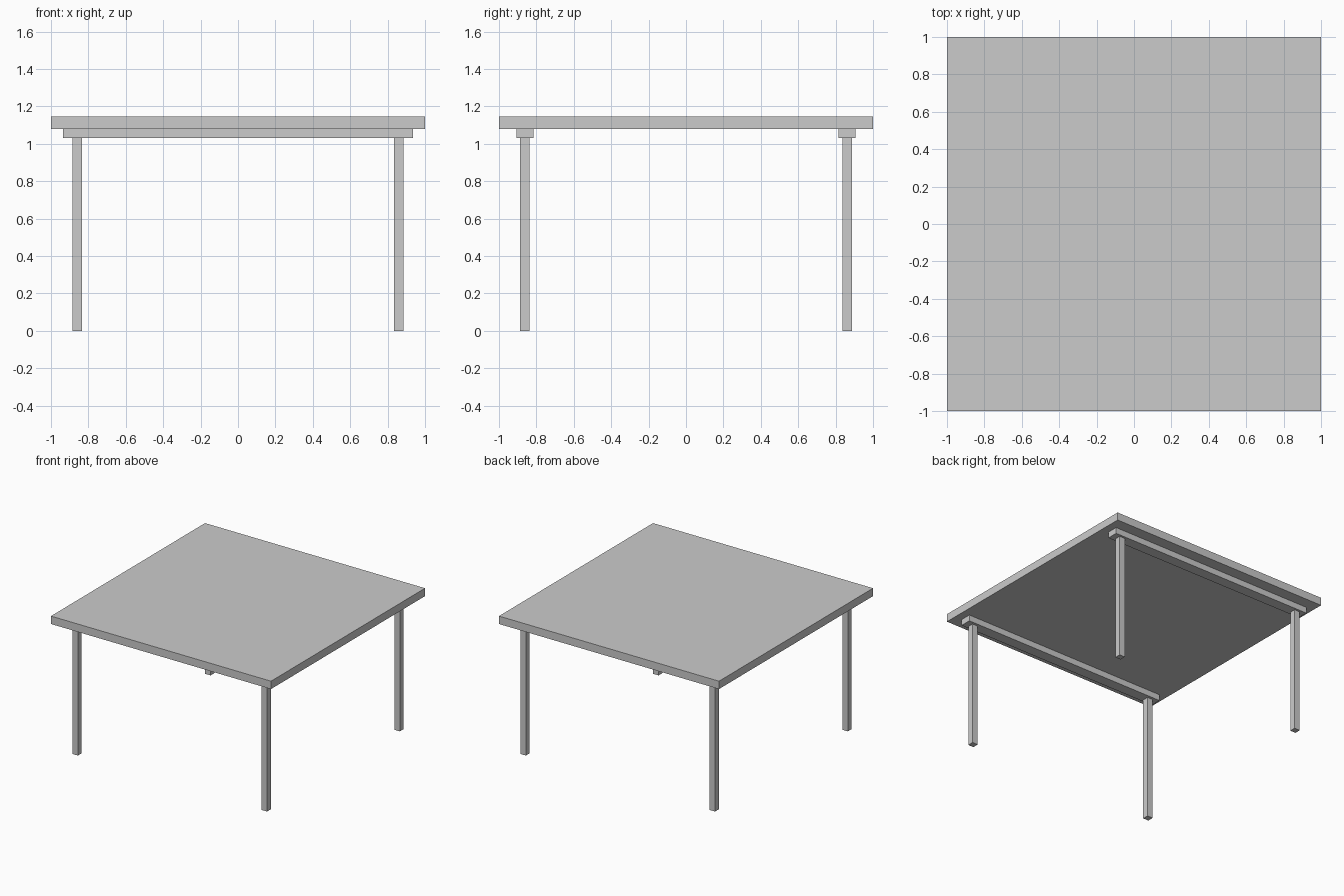
import bpy

if "Cube" in bpy.data.objects:
    bpy.data.objects.remove(bpy.data.objects["Cube"])


def box(name, centre, size):
    bpy.ops.mesh.primitive_cube_add(size=1, location=centre)
    ob = bpy.context.object
    ob.name = name
    ob.scale = size
    bpy.ops.object.transform_apply(location=False, rotation=False, scale=True)
    return ob


LEG_TOP, RAIL_TOP, TABLE_TOP = 1.03, 1.08, 1.145

# Square table top
box("table_top", (0, 0, (RAIL_TOP + TABLE_TOP) / 2), (2, 2, TABLE_TOP - RAIL_TOP))

for side, sy in (("front", -1), ("back", 1)):
    # Support rail under the top
    box(f"{side}_rail", (0, sy * 0.86, (LEG_TOP + RAIL_TOP) / 2),
        (1.87, 0.09, RAIL_TOP - LEG_TOP))
    # Legs beneath the rail
    for end, sx in (("left", -1), ("right", 1)):
        box(f"{side}_{end}_leg", (sx * 0.86, sy * 0.862, LEG_TOP / 2),
            (0.05, 0.05, LEG_TOP))
